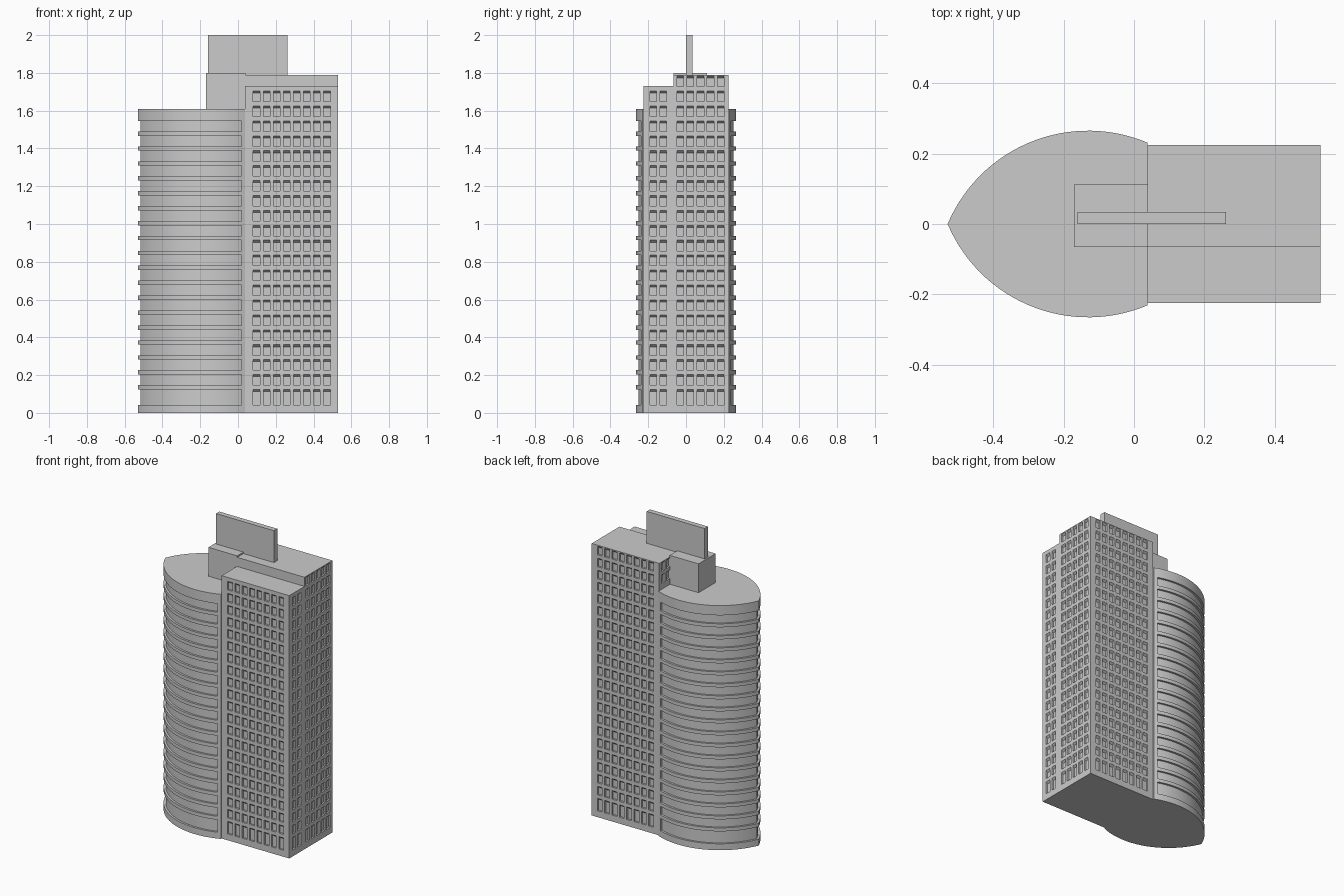
import bpy, bmesh, math
from mathutils import Vector

if "Cube" in bpy.data.objects:
    bpy.data.objects.remove(bpy.data.objects["Cube"])

PITCH, FIRST_TOP, WIN_H, SILL0 = 0.079, 0.124, 0.056, 0.042
X0, X1, Y0, Y1, STEP = 0.038, 0.53, -0.224, 0.224, -0.065
LOW, HIGH, WING_TOP = 1.73, 1.79, 1.61


def floor_span(k):
    top = FIRST_TOP + PITCH * k
    return (SILL0 if k == 0 else top - WIN_H), top


def finish(bm, name):
    bmesh.ops.remove_doubles(bm, verts=bm.verts, dist=1e-5)
    me = bpy.data.meshes.new(name)
    bm.to_mesh(me)
    bm.free()
    ob = bpy.data.objects.new(name, me)
    bpy.context.collection.objects.link(ob)
    return ob


def poly(bm, pts):
    return bm.faces.new([bm.verts.new(p) for p in pts])


def wall(bm, start, end, height, centres, floors, depth=0.012, half=0.0175):
    """Wall from start to end (left to right seen from outside) with recessed windows."""
    a, b = Vector((*start, 0)), Vector((*end, 0))
    length = (b - a).length
    u = (b - a) / length
    inward = Vector((-u.y, u.x, 0))
    us = [0] + [c + s * half for c in sorted(centres) for s in (-1, 1)] + [length]
    zs = [0] + [z for k in floors for z in floor_span(k)] + [height]

    def p(x, z, d=0):
        return a + u * x + inward * d + Vector((0, 0, z))

    for i in range(len(us) - 1):
        for j in range(len(zs) - 1):
            l, r, lo, hi = us[i], us[i + 1], zs[j], zs[j + 1]
            outer = [p(l, lo), p(r, lo), p(r, hi), p(l, hi)]
            if i % 2 and j % 2:
                # sloped window head, straight sill and jambs
                h = hi - 0.011
                inner = [p(l, lo, depth), p(r, lo, depth), p(r, h, depth), p(l, h, depth)]
                for q in range(4):
                    n = (q + 1) % 4
                    poly(bm, [outer[q], outer[n], inner[n], inner[q]])
                poly(bm, inner)
            else:
                poly(bm, outer)


def box(name, x0, x1, y0, y1, z0, z1):
    bm = bmesh.new()
    bmesh.ops.create_cube(bm, size=1)
    for v in bm.verts:
        v.co = ((x0 + x1) / 2 + v.co.x * (x1 - x0), (y0 + y1) / 2 + v.co.y * (y1 - y0),
                (z0 + z1) / 2 + v.co.z * (z1 - z0))
    return finish(bm, name)


# Rectangular tower with a stepped roof
bm = bmesh.new()
cols_x = [0.098 + 0.0533 * i for i in range(8)]
cols_low = [-0.174, -0.121]
cols_high = [-0.03 + 0.0533 * i for i in range(5)]
wall(bm, (X0, Y0), (X1, Y0), LOW, [c - X0 for c in cols_x], range(21))
wall(bm, (X1, Y1), (X0, Y1), HIGH, [X1 - c for c in cols_x], range(22))
wall(bm, (X1, Y0), (X1, STEP), LOW, [c - Y0 for c in cols_low], range(21))
wall(bm, (X1, STEP), (X1, Y1), HIGH, [c - STEP for c in cols_high], range(22))
wall(bm, (X0, STEP), (X0, Y0), LOW, [STEP - c for c in cols_low], [20])
wall(bm, (X0, Y1), (X0, STEP), HIGH, [Y1 - c for c in cols_high[-2:]], [20, 21])
poly(bm, [(X0, Y0, LOW), (X1, Y0, LOW), (X1, STEP, LOW), (X0, STEP, LOW)])
poly(bm, [(X0, STEP, HIGH), (X1, STEP, HIGH), (X1, Y1, HIGH), (X0, Y1, HIGH)])
poly(bm, [(X0, STEP, LOW), (X1, STEP, LOW), (X1, STEP, HIGH), (X0, STEP, HIGH)])
poly(bm, [(X0, Y1, 0), (X1, Y1, 0), (X1, Y0, 0), (X0, Y0, 0)])
finish(bm, "tower")

# Leaf-shaped wing: two mirrored arcs, grooved once per floor
CX, CY, R, INSET, SEG = -0.13, 0.169, 0.4344, 0.013, 28


def arc_point(r, x):
    return (x, math.sqrt(r * r - (x - CX) ** 2) - CY)


def outline(r):
    groove_end = 0.018
    a0 = math.acos((groove_end - CX) / r)
    a1 = math.pi - math.asin(CY / r)
    side = [arc_point(R, X0), arc_point(R, groove_end)]
    for i in range(SEG + 1):
        a = a0 + (a1 - a0) * i / SEG
        side.append((CX + r * math.cos(a), r * math.sin(a) - CY if i < SEG else 0.0))
    return side + [(x, -y) for x, y in side[-2::-1]]


full, cut = outline(R), outline(R - INSET)
levels = [(0, full)]
for k in range(19):
    lo, hi = floor_span(k)
    levels += [(lo, full), (lo, cut), (hi, cut), (hi, full)]
levels.append((WING_TOP, full))
bm = bmesh.new()
rings = [[bm.verts.new((x, y, z)) for x, y in pts] for z, pts in levels]
for low, up in zip(rings, rings[1:]):
    for i in range(len(low)):
        j = (i + 1) % len(low)
        bm.faces.new((low[i], low[j], up[j], up[i]))
bm.faces.new(rings[0][::-1])
bm.faces.new(rings[-1])
bmesh.ops.remove_doubles(bm, verts=bm.verts, dist=1e-5)
bmesh.ops.dissolve_degenerate(bm, edges=bm.edges, dist=1e-5)
bmesh.ops.recalc_face_normals(bm, faces=bm.faces)
wing = finish(bm, "curved_wing")
bpy.context.view_layer.objects.active = wing
wing.select_set(True)
bpy.ops.object.shade_smooth_by_angle(angle=math.radians(30))

# Roof plant room and upright sign slab
box("roof_core", -0.17, X0 + 0.002, STEP, 0.112, WING_TOP - 0.01, 1.80)
box("roof_slab", -0.16, 0.262, 0.0, 0.034, HIGH, 2.0)
